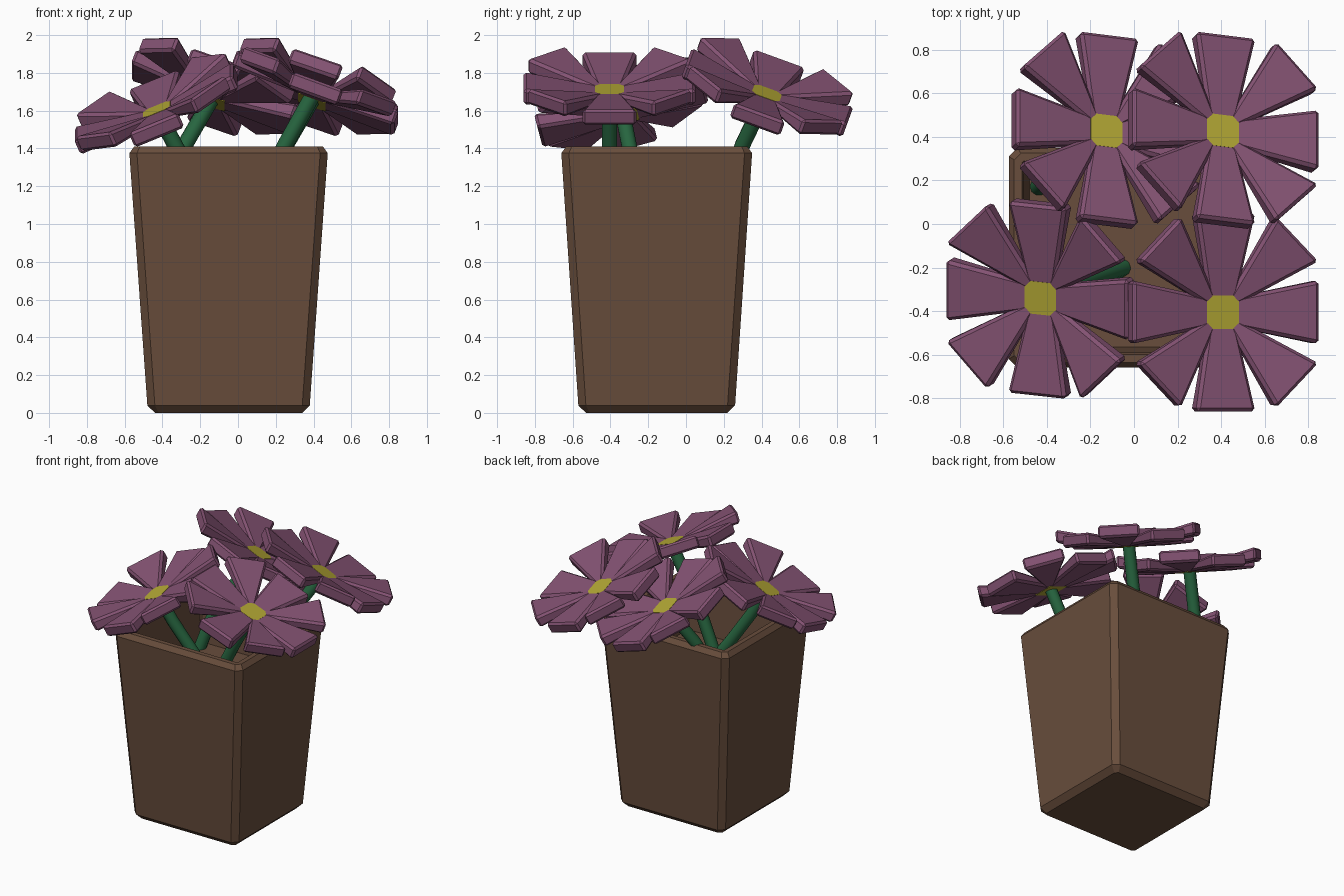
import bpy, bmesh
from math import radians, pi
from mathutils import Matrix, Vector

if "Cube" in bpy.data.objects:
    bpy.data.objects.remove(bpy.data.objects["Cube"])


def material(name, rgb):
    m = bpy.data.materials.new(name)
    m.diffuse_color = (*rgb, 1)
    m.use_nodes = True
    m.node_tree.nodes["Principled BSDF"].inputs["Base Color"].default_value = m.diffuse_color
    return m


BROWN = material("brown", (0.14, 0.075, 0.045))
PURPLE = material("purple", (0.23, 0.085, 0.17))
YELLOW = material("yellow", (0.45, 0.39, 0.035))
GREEN = material("green", (0.02, 0.13, 0.05))


def finish(bm, name, mats):
    bmesh.ops.recalc_face_normals(bm, faces=bm.faces)
    me = bpy.data.meshes.new(name)
    bm.to_mesh(me)
    bm.free()
    for m in mats:
        me.materials.append(m)
    ob = bpy.data.objects.new(name, me)
    bpy.context.collection.objects.link(ob)
    return ob


# Pot: chamfered square rings (half x, half y, z, corner cut), outside up then inside down
def make_pot(cx, cy):
    rings = [(0.39, 0.375, 0, 0.02), (0.43, 0.415, 0.04, 0.04),
             (0.525, 0.505, 1.375, 0.04), (0.5, 0.48, 1.41, 0.03),
             (0.465, 0.445, 1.41, 0.01), (0.455, 0.435, 1.38, 0.01),
             (0.43, 0.41, 1.0, 0.01)]
    bm = bmesh.new()
    loops = []
    for a, b, z, c in rings:
        pts = [(a, -b + c), (a, b - c), (a - c, b), (-a + c, b),
               (-a, b - c), (-a, -b + c), (-a + c, -b), (a - c, -b)]
        loops.append([bm.verts.new((cx + x, cy + y, z)) for x, y in pts])
    for lo, hi in zip(loops, loops[1:]):
        for i in range(8):
            j = (i + 1) % 8
            bm.faces.new((lo[i], lo[j], hi[j], hi[i]))
    bm.faces.new(loops[0])
    bm.faces.new(loops[-1])
    finish(bm, "pot", [BROWN])


# Petal: wedge growing wider and thicker outwards, with bevelled edges
def add_petal(bm, angle, r0, r1, w0, w1, lift):
    part = bmesh.new()
    ends = []
    for r, w, t, z in ((r0, w0, 0.025, 0), (r1, w1, 0.044, lift)):
        ends.append([part.verts.new((r, y * w, z + s * t))
                     for y, s in ((-1, -1), (1, -1), (1, 1), (-1, 1))])
    a, b = ends
    part.faces.new(a[::-1])
    part.faces.new(b)
    for i in range(4):
        j = (i + 1) % 4
        part.faces.new((a[i], a[j], b[j], b[i]))
    edges = [e for e in part.edges if any(v in b for v in e.verts)]
    bmesh.ops.bevel(part, geom=edges, offset=0.015, segments=1, affect='EDGES')
    part.transform(Matrix.Rotation(angle, 4, 'Z'))
    me = bpy.data.meshes.new("tmp")
    part.to_mesh(me)
    part.free()
    bm.from_mesh(me)
    bpy.data.meshes.remove(me)


# Flower head: eight petals around a square yellow heart
def make_flower(name, loc, tilt_x, tilt_y):
    bm = bmesh.new()
    for k in range(8):
        if k % 2 == 0:
            add_petal(bm, k * pi / 4, 0.075, 0.455, 0.07, 0.145, 0.03)
        else:
            add_petal(bm, k * pi / 4, 0.08, 0.475, 0.03, 0.145, 0.07)
    heart = bmesh.ops.create_cube(
        bm, size=1, matrix=Matrix.Diagonal((0.155, 0.155, 0.054, 1)))
    for f in {f for v in heart["verts"] for f in v.link_faces}:
        f.material_index = 1
    bm.transform(Matrix.Translation(loc) @ Matrix.Rotation(radians(tilt_x), 4, 'X')
                 @ Matrix.Rotation(radians(tilt_y), 4, 'Y'))
    finish(bm, name, [PURPLE, YELLOW])


# Stem: bent tube with ten sides
def make_stem(name, pts, sides=10, rad=0.042):
    bm = bmesh.new()
    pts = [Vector(p) for p in pts]
    loops = []
    for i, p in enumerate(pts):
        d = pts[min(i + 1, len(pts) - 1)] - pts[max(i - 1, 0)]
        rot = Vector((0, 0, 1)).rotation_difference(d).to_matrix()
        loops.append([bm.verts.new(p + rot @ (Matrix.Rotation(2 * pi * k / sides, 3, 'Z')
                      @ Vector((rad, 0, 0)))) for k in range(sides)])
    for lo, hi in zip(loops, loops[1:]):
        for k in range(sides):
            j = (k + 1) % sides
            bm.faces.new((lo[k], lo[j], hi[j], hi[k]))
    bm.faces.new(loops[0])
    bm.faces.new(loops[-1])
    ob = finish(bm, name, [GREEN])
    for f in ob.data.polygons:
        f.use_smooth = len(f.vertices) == 4


make_pot(-0.05, -0.155)

# Head position, tilt about x, tilt about y, stem path from soil up
plants = [
    ("back_left", (-0.135, 0.42, 1.67), -20, 20,
     [(-0.44, 0.17, 0.98), (-0.38, 0.22, 1.2), (-0.28, 0.30, 1.42)]),
    ("back_right", (0.40, 0.42, 1.67), -20, 20,
     [(0.10, 0.17, 0.98), (0.16, 0.22, 1.2), (0.255, 0.30, 1.42)]),
    ("front_left", (-0.42, -0.335, 1.585), 15, -23,
     [(-0.05, -0.20, 0.98), (-0.20, -0.25, 1.2), (-0.33, -0.30, 1.41)]),
    ("front_right", (0.40, -0.405, 1.69), 0, 20,
     [(0.05, -0.405, 0.98), (0.14, -0.405, 1.2), (0.25, -0.405, 1.42)]),
]
for name, loc, tx, ty, path in plants:
    make_flower("flower_" + name, loc, tx, ty)
    make_stem("stem_" + name, path + [loc])
